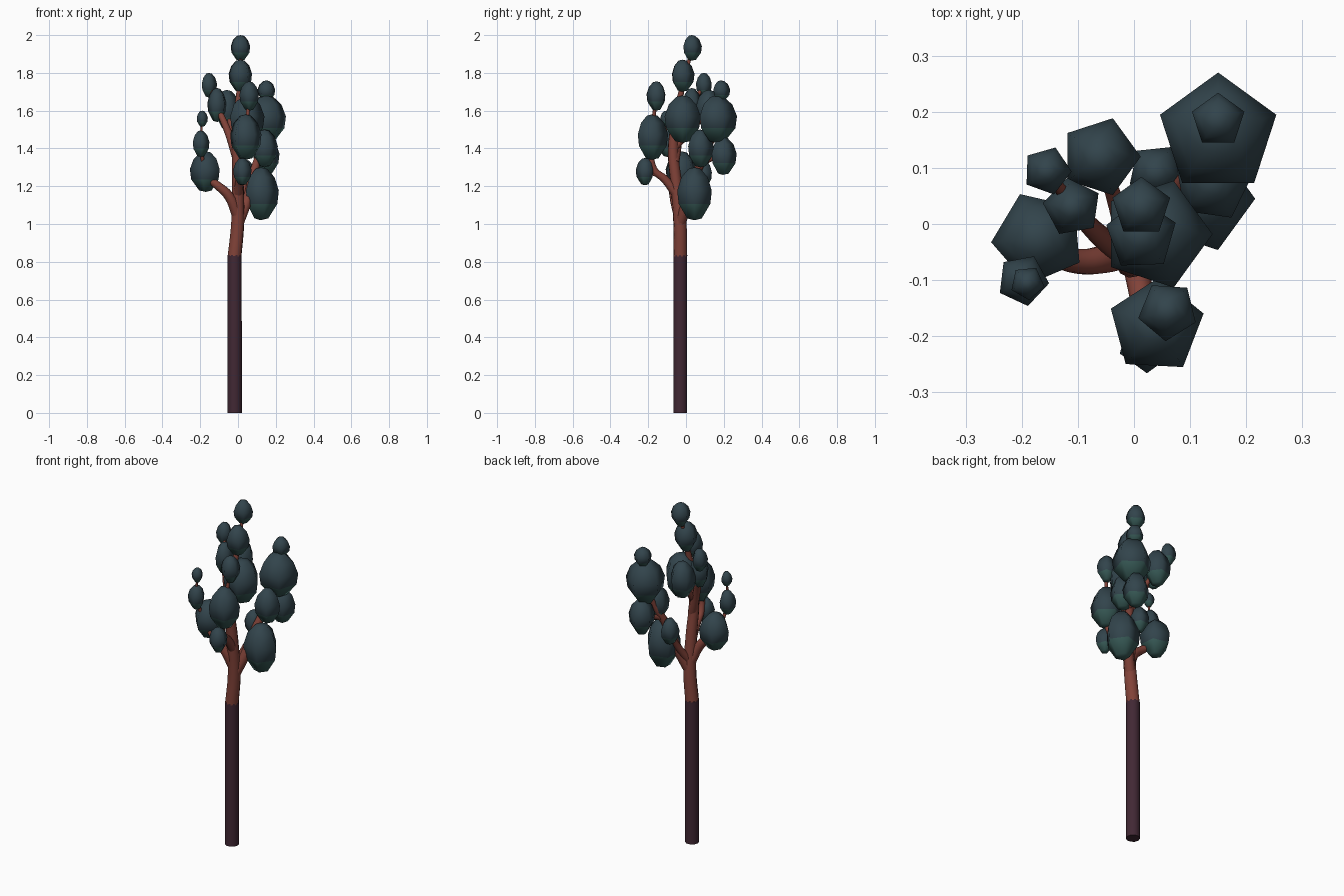
import bpy, bmesh, math

if "Cube" in bpy.data.objects:
    bpy.data.objects.remove(bpy.data.objects["Cube"])


def material(name, rgb):
    m = bpy.data.materials.new(name)
    m.diffuse_color = (*rgb, 1)
    m.use_nodes = True
    m.node_tree.nodes["Principled BSDF"].inputs["Base Color"].default_value = m.diffuse_color
    return m


DARK_BARK = material("dark_bark", (0.053, 0.021, 0.034))
RED_BARK = material("red_bark", (0.22, 0.055, 0.04))
LEAF_TOP = material("leaf_slate", (0.032, 0.058, 0.072))
LEAF_LOW = material("leaf_teal", (0.038, 0.100, 0.092))


def limb(name, points, mat):
    """Tapered round tube through (x, y, z, radius) points."""
    cu = bpy.data.curves.new(name, "CURVE")
    cu.dimensions = "3D"
    cu.bevel_depth = 1
    cu.bevel_resolution = 3
    cu.resolution_u = 5
    cu.use_fill_caps = True
    sp = cu.splines.new("BEZIER")
    sp.bezier_points.add(len(points) - 1)
    for bp, (x, y, z, r) in zip(sp.bezier_points, points):
        bp.co = (x, y, z)
        bp.radius = r
        bp.handle_left_type = bp.handle_right_type = "AUTO"
    cu.materials.append(mat)
    ob = bpy.data.objects.new(name, cu)
    bpy.context.collection.objects.link(ob)
    bpy.ops.object.select_all(action="DESELECT")
    ob.select_set(True)
    bpy.context.view_layer.objects.active = ob
    bpy.ops.object.convert(target="MESH")
    bpy.ops.object.shade_smooth_by_angle(angle=math.radians(50))


# Five-sided leaf clump profile: (relative height, relative radius)
PROFILE = [(-0.93, 0.42), (-0.38, 0.92), (0.12, 1.0), (0.62, 0.77), (0.94, 0.36)]


def clump(name, x, y, z0, z1, radius, turn):
    zc, h = (z0 + z1) / 2, (z1 - z0) / 2
    bm = bmesh.new()
    rings = []
    for t, k in PROFILE:
        rings.append([bm.verts.new((
            radius * k * math.cos(math.radians(turn + 72 * i)),
            radius * k * math.sin(math.radians(turn + 72 * i)), h * t)) for i in range(5)])
    low, top = bm.verts.new((0, 0, -h)), bm.verts.new((0, 0, h))
    for i in range(5):
        j = (i + 1) % 5
        bm.faces.new((low, rings[0][j], rings[0][i]))
        bm.faces.new((top, rings[-1][i], rings[-1][j]))
        for a, b in zip(rings, rings[1:]):
            bm.faces.new((a[i], a[j], b[j], b[i]))
    # underside is the lighter teal
    for f in bm.faces:
        f.smooth = True
        f.material_index = 1 if f.calc_center_median().z < -0.38 * h else 0
    me = bpy.data.meshes.new(name)
    bm.to_mesh(me)
    bm.free()
    me.materials.append(LEAF_TOP)
    me.materials.append(LEAF_LOW)
    ob = bpy.data.objects.new(name, me)
    ob.location = (x, y, zc)
    bpy.context.collection.objects.link(ob)


# Trunk
limb("lower_trunk", [(-.018, -.03, 0, .038), (-.018, -.03, .42, .038), (-.018, -.03, .835, .037)], DARK_BARK)
limb("upper_trunk", [(-.018, -.03, .83, .037), (-.002, -.032, 1.0, .035), (0, -.05, 1.2, .031),
                     (-.005, -.068, 1.4, .028), (0, -.045, 1.6, .02), (.01, -.01, 1.76, .012),
                     (.013, .03, 1.92, .008)], RED_BARK)

# Branches
limb("left_branch", [(0, -.035, 1.04, .03), (-.05, -.062, 1.15, .026), (-.11, -.065, 1.205, .022),
                     (-.17, -.04, 1.25, .018)], RED_BARK)
limb("left_twig", [(-.17, -.045, 1.26, .013), (-.195, -.1, 1.4, .008), (-.19, -.105, 1.56, .005)], RED_BARK)
limb("front_branch", [(0, -.045, 1.15, .026), (.01, -.11, 1.235, .022), (.02, -.17, 1.29, .018),
                      (.035, -.18, 1.44, .014), (.06, -.16, 1.66, .008)], RED_BARK)
limb("front_twig", [(.015, -.15, 1.26, .013), (.025, -.215, 1.28, .01)], RED_BARK)
limb("right_branch", [(0, -.032, 1.0, .03), (.05, .01, 1.13, .027), (.085, .06, 1.28, .023),
                      (.13, .13, 1.43, .017), (.15, .165, 1.56, .013), (.15, .185, 1.7, .008)], RED_BARK)
limb("right_twig", [(.1, .08, 1.32, .015), (.14, .19, 1.37, .01)], RED_BARK)
limb("right_low_twig", [(.05, .01, 1.13, .016), (.11, .04, 1.18, .012)], RED_BARK)
limb("back_low_branch", [(0, -.035, 1.05, .024), (.03, .03, 1.15, .018), (.04, .09, 1.25, .012)], RED_BARK)
limb("high_left_branch", [(0, -.06, 1.33, .025), (-.05, -.03, 1.48, .02), (-.1, .02, 1.6, .016),
                          (-.15, .09, 1.73, .008)], RED_BARK)
limb("high_back_branch", [(-.005, -.065, 1.4, .02), (-.03, .03, 1.5, .015), (-.06, .12, 1.6, .01)], RED_BARK)

# Leaf clumps: x, y, bottom, top, radius, turn
CLUMPS = {
    "crown": (.013, .03, 1.865, 2.0, .054, 90),
    "upper_crown": (.013, -.02, 1.70, 1.87, .065, 20),
    "high_left": (-.155, .095, 1.67, 1.80, .044, 70),
    "mid_left": (-.11, .03, 1.54, 1.72, .053, 100),
    "right_tip": (.15, .185, 1.65, 1.76, .049, 90),
    "right_large": (.15, .161, 1.43, 1.68, .109, 90),
    "front_large": (.04, -.182, 1.34, 1.58, .087, 87),
    "front_tip": (.06, -.155, 1.60, 1.755, .054, 50),
    "front_low": (.023, -.215, 1.205, 1.35, .051, 270),
    "right_low": (.12, .045, 1.02, 1.30, .096, 0),
    "left_low": (-.17, -.025, 1.17, 1.385, .085, 113),
    "left_mid": (-.198, -.1, 1.355, 1.495, .047, 65),
    "left_tip": (-.19, -.105, 1.515, 1.60, .031, 60),
    "right_back": (.15, .195, 1.26, 1.46, .073, 18),
    "right_inner": (.14, .075, 1.30, 1.50, .072, 10),
    "centre_large": (.04, -.018, 1.43, 1.68, .1, 0),
    "back_low": (.04, .092, 1.19, 1.34, .052, 60),
    "back_large": (-.06, .12, 1.5, 1.71, .072, 0),
}
for name, args in CLUMPS.items():
    clump(name + "_leaves", *args)
